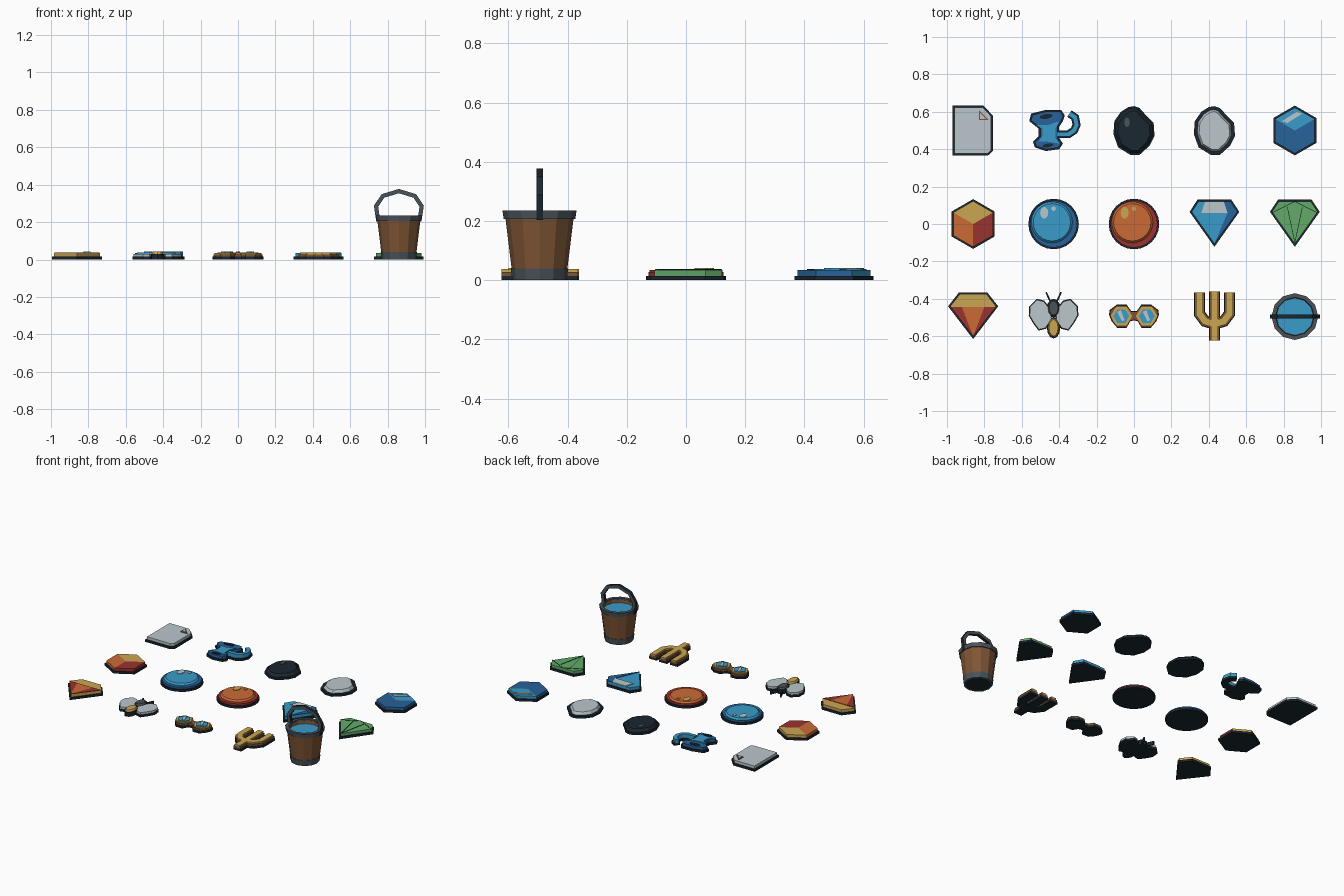
import bpy, bmesh
from math import sin, cos, pi
from mathutils import Vector

if "Cube" in bpy.data.objects:
    bpy.data.objects.remove(bpy.data.objects["Cube"])


def material(name, rgb):
    linear = [(c / 255) ** 2.2 for c in rgb] + [1]
    mat = bpy.data.materials.new(name)
    mat.use_nodes = True
    mat.diffuse_color = linear
    mat.node_tree.nodes["Principled BSDF"].inputs["Base Color"].default_value = linear
    return mat


DARK = material("charcoal", (33, 43, 51))
PALE = material("pale grey", (186, 197, 203))
SKY = material("light blue", (60, 154, 200))
NAVY = material("deep blue", (44, 98, 152))
ORANGE = material("orange", (202, 106, 56))
RED = material("red", (152, 54, 50))
GOLD = material("gold", (202, 164, 84))
GREEN = material("green", (98, 170, 104))
BROWN = material("brown", (126, 86, 56))
IRON = material("iron grey", (76, 84, 90))

BASE, BODY, TRIM, TOP = 0.015, 0.034, 0.038, 0.042


def add_object(name, bm, *mats):
    bmesh.ops.recalc_face_normals(bm, faces=bm.faces)
    mesh = bpy.data.meshes.new(name)
    bm.to_mesh(mesh)
    bm.free()
    for mat in mats:
        mesh.materials.append(mat)
    obj = bpy.data.objects.new(name, mesh)
    bpy.context.collection.objects.link(obj)
    return obj


def offset(points, distance):
    """Grow (or shrink, if negative) a polygon with mitred corners."""
    pts = [Vector(p) for p in points]
    n = len(pts)
    area = sum(pts[i - 1].cross(pts[i]) for i in range(n))
    sign = 1 if area > 0 else -1
    result = []
    for i, p in enumerate(pts):
        a = (p - pts[i - 1]).normalized()
        b = (pts[(i + 1) % n] - p).normalized()
        na, nb = Vector((a.y, -a.x)), Vector((b.y, -b.x))
        result.append(p + (na + nb) * sign * distance / max(1 + na.dot(nb), 0.4))
    return result


def plate(name, centre, points, low, high, mat, taper=0):
    """Extruded polygon; points are in hundredths around the centre."""
    bm = bmesh.new()
    rings = []
    for z, ring in ((low, points), (high, offset(points, -taper) if taper else points)):
        rings.append([bm.verts.new((centre[0] + x / 100, centre[1] + y / 100, z)) for x, y in ring])
    bm.faces.new(rings[0])
    bm.faces.new(rings[1])
    n = len(points)
    for i in range(n):
        j = (i + 1) % n
        bm.faces.new((rings[0][i], rings[0][j], rings[1][j], rings[1][i]))
    return add_object(name, bm, mat)


def icon(name, centre, points, mat, taper=0, high=BODY):
    """Dark backing with a slightly smaller coloured body on it."""
    plate(name + "_backing", centre, points, 0, BASE, DARK)
    plate(name + "_body", centre, offset(points, -0.9), BASE, high, mat, taper)


def oval(x, y, rx, ry, sides=12, turn=0.0):
    result = []
    for i in range(sides):
        a = 2 * pi * i / sides
        u, v = rx * cos(a), ry * sin(a)
        result.append((x + u * cos(turn) - v * sin(turn), y + u * sin(turn) + v * cos(turn)))
    return result


def stroke(path, width):
    """Polygon of constant width that follows an open path."""
    pts = [Vector(p) for p in path]
    left, right = [], []
    for i, p in enumerate(pts):
        a = (p - pts[max(i - 1, 0)]).normalized()
        b = (pts[min(i + 1, len(pts) - 1)] - p).normalized()
        t = (a + b).normalized()
        side = Vector((-t.y, t.x)) * width / 2 / max(t.dot(a if i else b), 0.5)
        left.append(p + side)
        right.append(p - side)
    return left + right[::-1]


def mirror(points):
    return [(-x, y) for x, y in points]


COLUMNS = (-0.86, -0.43, 0, 0.43, 0.86)
BACK, MIDDLE, FRONT = [[(x, y) for x in COLUMNS] for y in (0.5, 0, -0.49)]

# Paper sheet with a folded corner
at = BACK[0]
icon("paper", at, [(-11, -13.3), (8, -13.3), (10.5, -11), (10.5, 8), (5.5, 13.3), (-11, 13.3)], PALE)
fold = [(3, 11), (3, 5.5), (8.5, 5.5)]
plate("paper_fold_edge", at, fold, BODY, TRIM, BROWN)
plate("paper_fold", at, offset(fold, -0.7), TRIM, TOP, PALE)

# Spool with a hook
at = BACK[1]
spool = [(-13, 5), (-12, 9), (-4, 11), (4, 11), (6, 8), (5, 5), (3, 2), (3, -4),
         (5, -7), (3, -10), (-4, -11), (-10, -9), (-11, -6), (-8, -3), (-8, 1)]
icon("spool", at, spool, NAVY)
plate("spool_waist", at, [(-10, 3), (-3, 3), (3, 5), (1, 1), (1, -4), (3, -7), (-3, -6),
                          (-8, -6), (-6, -3), (-6, 1)], BODY, TRIM, SKY)
plate("spool_hole", at, oval(-4, 7.5, 3.5, 1.3, turn=0.15), BODY, TRIM, DARK)
plate("spool_foot", at, oval(-3, -8, 3, 1, turn=0.15), BODY, TRIM, DARK)
hook = [(2, -2), (8, -2), (11, 0), (12.3, 3), (11.5, 7), (8.5, 9)]
plate("hook_backing", at, stroke(hook, 4.2), 0, BASE, DARK)
plate("hook_body", at, stroke(hook, 2.6), BASE, TOP, SKY)

# Two rocks
rock = [(0, 13), (3, 12), (7, 7.5), (10.5, 4), (11, -3), (8.5, -8), (3, -13), (-2, -13),
        (-8.5, -9), (-11, -2), (-10.5, 5), (-7, 10), (-3, 12.5)]
icon("coal", BACK[2], rock, DARK, taper=1.5)
plate("coal_glint", BACK[2], oval(-3.7, 4.4, 1.5, 2.5), BODY, TRIM, IRON)
plate("stone_backing", BACK[3], rock, 0, BASE, DARK)
plate("stone_body", BACK[3], offset(rock, -1.8), BASE, BODY, PALE, 1)

# Two cubes drawn as hexagons with three rhombic sides
for name, at, colours in (("ice_cube", BACK[4], (SKY, NAVY, NAVY)),
                          ("ember_cube", MIDDLE[0], (GOLD, ORANGE, RED))):
    hexagon = oval(0, 0, 13.3, 13.3, 6, pi / 2)
    plate(name + "_backing", at, hexagon, 0, BASE, DARK)
    h = offset(hexagon, -0.9)
    for part, ids, mat in zip(("top", "left", "right"), ((5, 0, 1), (1, 2, 3), (3, 4, 5)), colours):
        plate(name + "_" + part, at, [h[i] for i in ids] + [(0, 0)], BASE, BODY, mat)
plate("ice_glint", BACK[4], [(-7, 5), (1, 10), (4, 9), (-4, 4)], BODY, TRIM, PALE)

# Two round orbs
for name, at, rim, face, glint in (("water_orb", MIDDLE[1], NAVY, SKY, PALE),
                                   ("fire_orb", MIDDLE[2], RED, ORANGE, GOLD)):
    icon(name, at, oval(0, 0, 13.5, 13.5, 24), rim, high=0.028)
    plate(name + "_face", at, oval(-0.9, 0.9, 11, 11, 24), 0.028, TRIM, face, 1)
    plate(name + "_large_glint", at, oval(-5, 6, 2.2, 3.2, 10), TRIM, TOP, glint)
    plate(name + "_small_glint", at, oval(0, 8.2, 1.2, 1.3, 8), TRIM, TOP, glint)

# Blue and green gems
gem = [(-9, 13), (9, 13), (13.3, 6.5), (0, -12.2), (-13.3, 6.5)]
icon("blue_gem", MIDDLE[3], gem, SKY)
plate("blue_gem_table", MIDDLE[3], [(-5, 12), (5, 12), (7, 6), (-7, 6)], BODY, TRIM, PALE)
plate("blue_gem_shade", MIDDLE[3], [(7, 6), (12, 6), (0, -10.5)], BODY, TRIM, NAVY)
plate("blue_gem_crown", MIDDLE[3], [(5, 12), (8.5, 12), (12, 6), (7, 6)], BODY, TRIM, NAVY)
icon("green_gem", MIDDLE[4], gem, GREEN)
for i, path in enumerate(([(-12, 6), (0, 12)], [(0, 12), (12, 6)], [(-4, 9), (0, -10)],
                          [(4, 9), (0, -10)])):
    plate(f"green_gem_line_{i}", MIDDLE[4], stroke(path, 0.35), BODY, TRIM - 0.002, DARK)

# Gold and red gem
at = FRONT[0]
icon("gold_gem", at, [(-7.5, 12.5), (7.5, 12.5), (13.4, 5), (0, -12.5), (-13.4, 5)], GOLD)
flank = [(-12, 4.5), (-6, 4.5), (0, -11)]
plate("gold_gem_left_flank", at, flank, BODY, TRIM, RED)
plate("gold_gem_right_flank", at, mirror(flank), BODY, TRIM, RED)
plate("gold_gem_centre", at, [(-6, 4.5), (6, 4.5), (0, -11)], BODY, TRIM, ORANGE)

# Winged insect
at = FRONT[1]
wing = [(1, 3), (5, 8), (9, 9), (13, 5), (13.3, 0), (11, -4), (8, -8), (4, -7), (1, -2)]
for side, shape in (("left", wing), ("right", mirror(wing))):
    plate(side + "_wing_backing", at, shape, 0, BASE, DARK)
    plate(side + "_wing", at, offset(shape, -0.5), BASE, 0.03, PALE)
feeler = [(1.5, 7), (4, 12.5)]
for side, path in (("left", feeler), ("right", mirror(feeler))):
    plate(side + "_feeler", at, stroke(path, 0.9), 0, 0.025, DARK)
for part, y, ry, mat in (("thorax", 4, 5, IRON), ("abdomen", -6.5, 5.7, GOLD)):
    plate(part + "_backing", at, oval(0, y, 3.6, ry), 0, 0.03, DARK)
    plate(part, at, oval(0, y, 3, ry - 0.6), 0.03, TOP, mat, 0.6)

# Goggles
at = FRONT[2]
rim = [(13.4, 0.5), (13, 3), (9, 6), (4, 6), (1.5, 2.5), (0, 2.5), (0, -2.5), (2, -3),
       (4, -6.5), (9, -6.5), (12, -3)]
for side, flip in (("left", list), ("right", mirror)):
    plate(side + "_goggle_backing", at, flip(rim), 0, BASE, DARK)
    plate(side + "_goggle_frame", at, flip([(x - 0.4 if x > 9 else x, y * 0.92) for x, y in rim]),
          BASE, 0.028, BROWN)
    plate(side + "_goggle_rim", at, flip(oval(6.8, -0.3, 5.8, 5.6, 6)), 0.028, BODY, GOLD)
    plate(side + "_goggle_lens", at, flip(oval(6.8, -0.3, 4.2, 4.2, 6)), BODY, TRIM, SKY)
for i, x in enumerate((-7, 6.6)):
    plate(f"lens_glint_{i}", at, [(x - 2, 2), (x, 3), (x + 2, -2.5), (x + 0.6, -3)], TRIM, TOP, PALE)

# Three-pronged fork
at = FRONT[3]
prongs = [(-8, 12.5), (-8, 1), (-5, -3), (0, -4.5), (5, -3), (8, 1), (8, 12.5)]
for part, path in (("prongs", prongs), ("shaft", [(0, 12.8), (0, -13.3)])):
    plate("fork_" + part + "_backing", at, stroke(path, 6), 0, BASE, DARK)
    plate("fork_" + part + "_edge", at, stroke(path, 5.3), BASE, 0.028, BROWN)
    plate("fork_" + part, at, stroke(path, 3.8), 0.028, TRIM, GOLD)


# Bucket with iron hoops and water
def turned(name, centre, profile, mat, sides=12):
    """Closed (radius, height) profile turned about a vertical axis."""
    bm = bmesh.new()
    rings = [[bm.verts.new((centre[0] + r * cos(2 * pi * i / sides),
                            centre[1] + r * sin(2 * pi * i / sides), z))
              for r, z in profile] for i in range(sides)]
    n = len(profile)
    for i in range(sides):
        a, b = rings[i - 1], rings[i]
        for j in range(n):
            k = (j + 1) % n
            bm.faces.new((a[j], b[j], b[k], a[k]))
    return add_object(name, bm, mat)


at = (0.86, -0.495)
turned("bucket_wall", at, [(0.09, 0.005), (0.117, 0.225), (0.102, 0.225), (0.08, 0.02)], BROWN)
turned("bucket_lower_hoop", at, [(0.092, 0), (0.097, 0.04), (0.085, 0.04), (0.08, 0)], IRON)
turned("bucket_upper_hoop", at, [(0.121, 0.207), (0.125, 0.235), (0.103, 0.235), (0.103, 0.207)], IRON)
plate("bucket_floor", at, oval(0, 0, 8.5, 8.5), 0.002, 0.02, DARK)
plate("bucket_water", at, oval(0, 0, 10.4, 10.4), 0.19, 0.205, SKY)

# Bucket handle: iron front and back, dark edges
arch = stroke([(-11, 20.5), (-12.2, 28.5), (-8.5, 34), (0, 36.6), (8.5, 34), (12.2, 28.5), (11, 20.5)], 2.2)
bm = bmesh.new()
face = bm.faces.new([bm.verts.new((at[0] + x / 100, at[1] - 0.011, z / 100)) for x, z in arch])
grown = bmesh.ops.extrude_face_region(bm, geom=[face], use_keep_orig=True)["geom"]
bmesh.ops.translate(bm, verts=[v for v in grown if isinstance(v, bmesh.types.BMVert)], vec=(0, 0.022, 0))
handle = add_object("bucket_handle", bm, IRON, DARK)
for poly in handle.data.polygons:
    poly.material_index = 0 if abs(poly.normal.y) > 0.5 else 1
